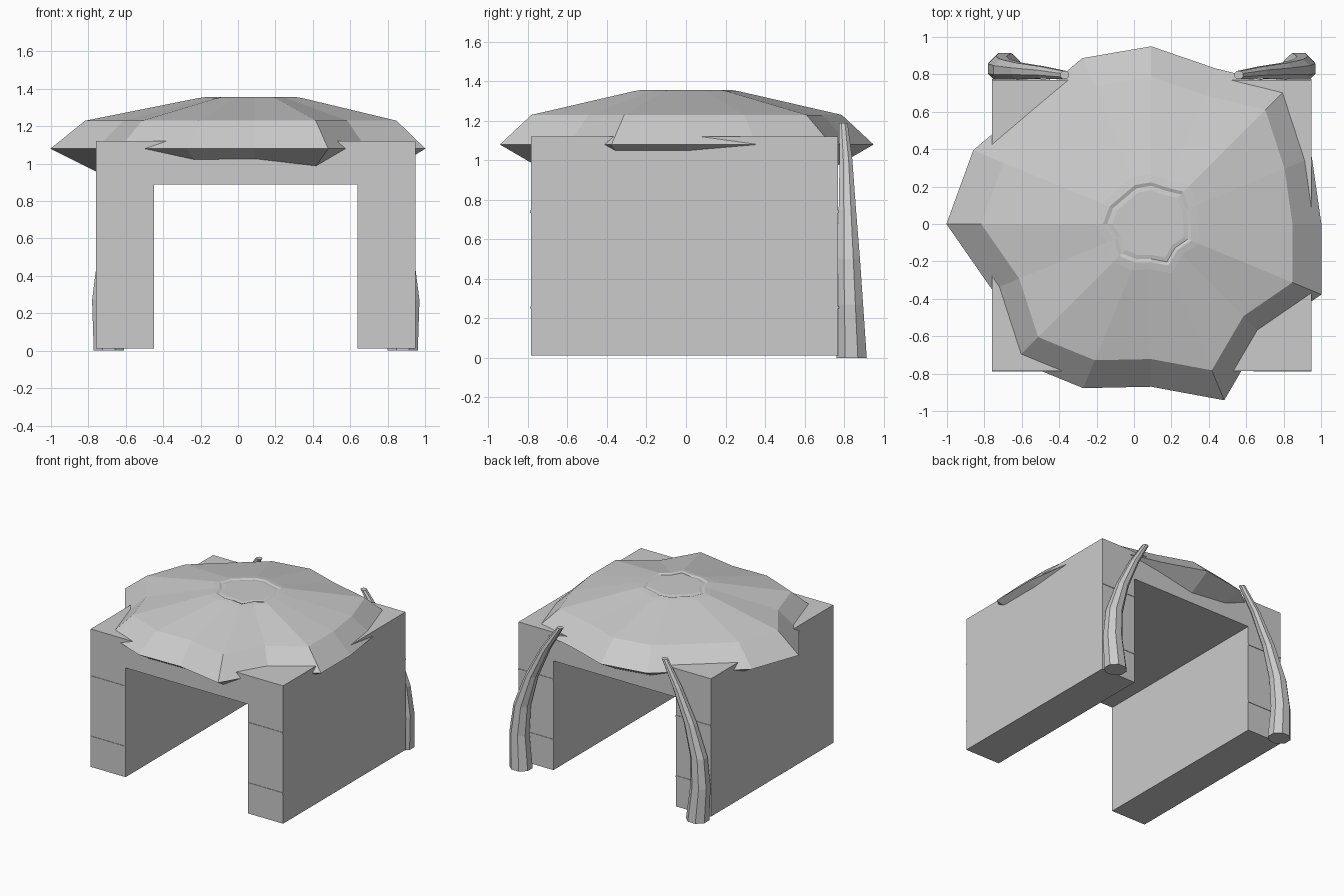
import bpy, bmesh
from math import sin, cos, pi
from mathutils import Vector

if "Cube" in bpy.data.objects:
    bpy.data.objects.remove(bpy.data.objects["Cube"])

CX = 0.095  # symmetry axis of the arch


def make(name, verts, faces):
    bm = bmesh.new()
    vs = [bm.verts.new(v) for v in verts]
    for f in faces:
        bm.faces.new([vs[i] for i in f])
    bmesh.ops.recalc_face_normals(bm, faces=bm.faces)
    me = bpy.data.meshes.new(name)
    bm.to_mesh(me)
    bm.free()
    ob = bpy.data.objects.new(name, me)
    bpy.context.collection.objects.link(ob)
    return ob


def loft(name, rings):
    """Skin a stack of equal-length rings and cap both ends."""
    n = len(rings[0])
    verts = [p for r in rings for p in r]
    faces = [(k*n+i, k*n+(i+1) % n, (k+1)*n+(i+1) % n, (k+1)*n+i)
             for k in range(len(rings)-1) for i in range(n)]
    faces += [tuple(range(n)), tuple(range((len(rings)-1)*n, len(rings)*n))]
    return make(name, verts, faces)


def box(name, x0, x1, y0, y1, z0, z1):
    return loft(name, [[(x0, y0, z), (x1, y0, z), (x1, y1, z), (x0, y1, z)]
                       for z in (z0, z1)])


# Stone archway, open front to back
Y0, Y1 = -0.785, 0.77
profile = [(-0.76, 0.012), (-0.45, 0.012), (-0.45, 0.89), (0.64, 0.89),
           (0.64, 0.012), (0.95, 0.012), (0.95, 1.12), (-0.76, 1.12)]
loft("archway", [[(x, y, z) for x, z in profile] for y in (Y0, Y1)])

# Thin course lines on the front and back of both piers
for side, (x0, x1) in {"left": (-0.76, -0.45), "right": (0.64, 0.95)}.items():
    for end, y in {"front": Y0, "back": Y1}.items():
        for i, z in enumerate((0.255, 0.74)):
            box(f"course_line_{side}_{end}_{i+1}", x0, x1,
                y-0.004, y+0.004, z-0.006, z+0.006)

# Irregular sixteen-sided mushroom-like roof: rim radius per direction
radii = [0.91, 0.93, 1.04, 0.90, 0.95, 0.96, 0.92, 1.03,
         1.095, 0.92, 1.03, 0.95, 0.87, 1.02, 0.84, 0.985]
levels = [(0.72, 0.926), (1.0, 1.08), (0.83, 1.23), (0.28, 1.35),
          (0.235, 1.357), (0.215, 1.35), (0.19, 1.355)]
loft("roof", [[(CX-0.003+r*s*cos(i*pi/8), r*s*sin(i*pi/8), z)
               for i, r in enumerate(radii)] for s, z in levels])

# Bowed, tapering trunks leaning against the back: x, y, z, radius
path = [(-0.69, 0.838, 0.0, 0.088), (-0.71, 0.83, 0.27, 0.076),
        (-0.69, 0.823, 0.5, 0.066), (-0.61, 0.817, 0.75, 0.05),
        (-0.49, 0.81, 1.0, 0.037), (-0.37, 0.796, 1.19, 0.025)]
for name, sx in (("back_trunk_left", 1), ("back_trunk_right", -1)):
    rings = []
    for x, y, z, r in path:
        px = x if sx > 0 else 2*CX - x
        rings.append([Vector((px + sx*r*cos(a), y + 0.95*r*sin(a), z))
                      for a in (pi/8 + k*pi/4 for k in range(8))])
    loft(name, rings)
